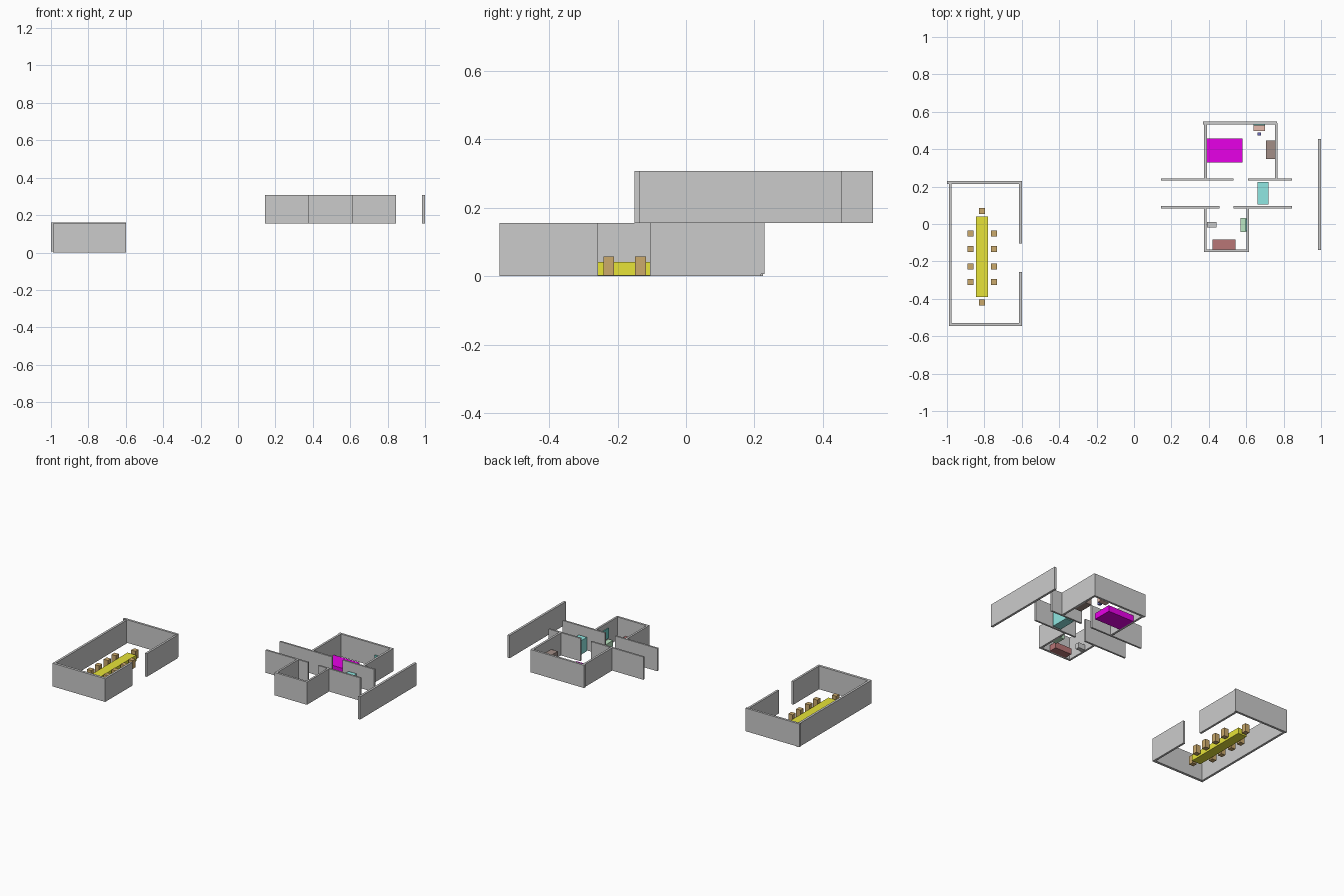
import bpy

mats = {}
COL = {
    "yellow": (0.80, 0.77, 0.04), "wood": (0.60, 0.40, 0.15), "magenta": (0.80, 0.0, 0.80),
    "dark_brown": (0.36, 0.27, 0.24), "salmon": (0.80, 0.50, 0.42), "navy": (0.15, 0.15, 0.5),
    "turquoise": (0.28, 0.80, 0.76), "mirror": (0.15, 0.60, 0.55), "green": (0.50, 0.80, 0.55),
    "maroon": (0.48, 0.18, 0.18), "pale": (0.72, 0.70, 0.72),
}


def material(name):
    if name not in mats:
        mats[name] = bpy.data.materials.new(name)
        mats[name].diffuse_color = (*COL[name], 1)
    return mats[name]


def box(name, x, y, z, colour=None):
    """Axis-aligned box from (min, max) pairs."""
    bpy.ops.mesh.primitive_cube_add(size=1, location=[sum(r) / 2 for r in (x, y, z)])
    ob = bpy.context.object
    ob.name = name
    ob.scale = [r[1] - r[0] for r in (x, y, z)]
    if colour:
        ob.data.materials.append(material(colour))


# Dining hall walls (ground level)
LOW = (0.0, 0.155)
box("hall_left_wall", (-0.99, -0.975), (-0.543, 0.225), LOW)
box("hall_back_wall", (-1.0, -0.60), (0.215, 0.23), (0.006, 0.16))
box("hall_front_wall", (-0.99, -0.60), (-0.545, -0.528), LOW)
box("hall_right_wall_back", (-0.614, -0.60), (-0.105, 0.22), LOW)
box("hall_right_wall_front", (-0.614, -0.60), (-0.535, -0.257), LOW)

# Dining table and chairs
box("dining_table", (-0.845, -0.78), (-0.39, 0.04), (0.002, 0.041), "yellow")


def chair(x, y):
    h = 0.016
    box("chair", (x - h, x + h), (y - h, y + h), (0.002, 0.057), "wood")


for cy in (-0.05, -0.133, -0.226, -0.31):
    for cx in (-0.873, -0.749):
        chair(cx, cy)
for cy in (0.07, -0.42):
    chair(-0.812, cy)

# Upper floor walls
UP = (0.155, 0.307)
box("bedroom_left_wall", (0.375, 0.389), (0.24, 0.54), UP)
box("bedroom_back_wall", (0.37, 0.765), (0.533, 0.547), UP)
box("bedroom_right_wall", (0.753, 0.767), (0.24, 0.54), UP)
for side, y, spans in (("back", (0.232, 0.244), ((0.145, 0.533), (0.61, 0.845))),
                       ("front", (0.083, 0.095), ((0.145, 0.458), (0.533, 0.845)))):
    for span in spans:
        box("corridor_" + side + "_wall", span, y, UP)
box("bathroom_left_wall", (0.375, 0.388), (-0.145, 0.085), UP)
box("bathroom_right_wall", (0.602, 0.615), (-0.145, 0.085), UP)
box("bathroom_front_wall", (0.375, 0.615), (-0.15, -0.136), UP)
box("outer_right_wall", (0.985, 1.0), (-0.138, 0.455), UP)

# Bedroom furniture
box("bed", (0.389, 0.58), (0.33, 0.457), (0.155, 0.196), "magenta")
box("wardrobe", (0.705, 0.753), (0.347, 0.447), (0.155, 0.235), "dark_brown")
box("vanity", (0.64, 0.70), (0.497, 0.532), (0.155, 0.195), "salmon")
box("vanity_mirror", (0.64, 0.70), (0.526, 0.533), (0.195, 0.235), "mirror")
box("stool", (0.661, 0.679), (0.472, 0.489), (0.155, 0.177), "navy")

# Corridor cabinet
box("corridor_cabinet", (0.66, 0.72), (0.104, 0.224), (0.155, 0.248), "turquoise")

# Bathroom furniture
box("bathtub", (0.42, 0.543), (-0.136, -0.082), (0.155, 0.195), "maroon")
box("toilet", (0.389, 0.44), (-0.018, 0.01), (0.155, 0.19), "pale")
box("sink", (0.57, 0.602), (-0.043, 0.031), (0.155, 0.195), "green")
box("sink_mirror", (0.597, 0.602), (-0.038, 0.026), (0.205, 0.272), "mirror")
